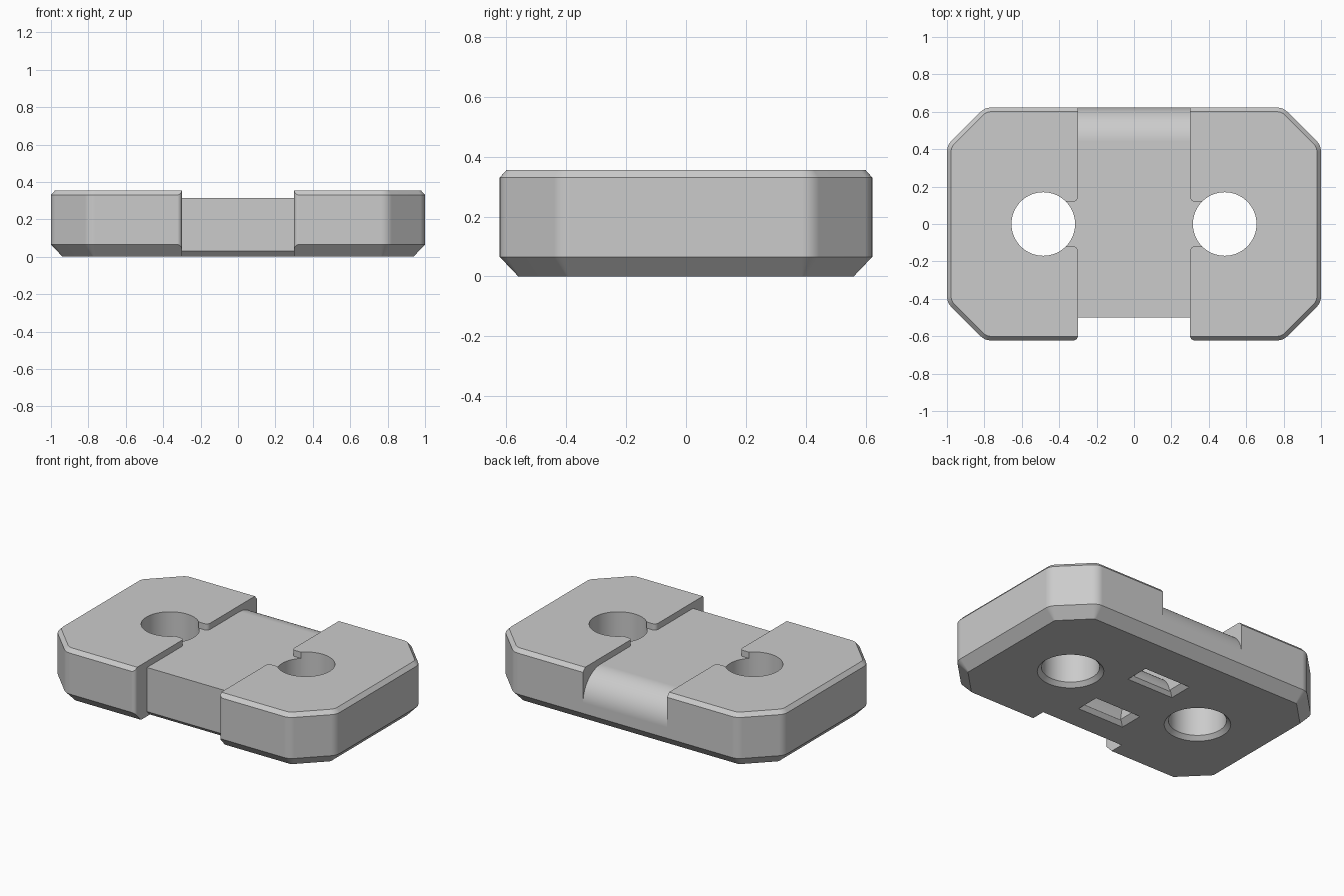
import bpy, bmesh
from math import sin, cos, pi, sqrt, tan
from mathutils import Vector

cube = bpy.data.objects.get("Cube")
if cube:
    bpy.data.objects.remove(cube, do_unlink=True)

W, D, H = 1.0, 0.6225, 0.355      # half width, half depth, height
CHAN, FLOOR, FRONT = 0.3, 0.315, -0.5   # channel half width, floor, front wall


def arc(cx, cy, r, a0, a1, n=10):
    return [(cx + r * cos(a0 + (a1 - a0) * i / n),
             cy + r * sin(a0 + (a1 - a0) * i / n)) for i in range(n + 1)]


def loft(name, rings):
    """Skin matching loops of 3D points and cap both ends."""
    bm = bmesh.new()
    loops = [[bm.verts.new(p) for p in ring] for ring in rings]
    n = len(loops[0])
    for a, b in zip(loops, loops[1:]):
        for i in range(n):
            j = (i + 1) % n
            bm.faces.new((a[i], a[j], b[j], b[i]))
    bm.faces.new(loops[0])
    bm.faces.new(loops[-1])
    bmesh.ops.recalc_face_normals(bm, faces=bm.faces)
    mesh = bpy.data.meshes.new(name)
    bm.to_mesh(mesh)
    bm.free()
    obj = bpy.data.objects.new(name, mesh)
    bpy.context.collection.objects.link(obj)
    return obj


def prism_z(name, pts, z0, z1, side=1):
    return loft(name, [[(side * x, y, z) for x, y in pts] for z in (z0, z1)])


def prism_x(name, pts, half):
    return loft(name, [[(x, y, z) for y, z in pts] for x in (-half, half)])


def outline(inset):
    """Clipped rectangle, offset inwards, with softened corners."""
    w, d, c = W - inset, D - inset, 1.42 - sqrt(2) * inset
    q = [(w, c - w), (c - d, d)]
    corners = q + [(-x, y) for x, y in reversed(q)]
    corners += [(-x, -y) for x, y in corners]
    r, n, out = max(0.08 - inset, 0.015), 6, []
    for i, (x, y) in enumerate(corners):
        p = Vector((x, y))
        u = (Vector(corners[i - 1]) - p).normalized()
        v = (Vector(corners[(i + 1) % len(corners)]) - p).normalized()
        centre = p + (u + v).normalized() * r / cos(pi / 8)
        # Each arc sweeps an eighth of a turn, beginning square to the first edge
        start = p + u * r * tan(pi / 8) - centre
        first = Vector((1, 0)).angle_signed(start)
        out += arc(centre.x, centre.y, r, -first, -first + pi / 4, n)
    return out


# Main block with a wide lower chamfer and a fine upper one
levels = [(0.062, 0), (0, 0.065), (0, 0.33), (0.022, H)]
block = loft("mounting_block", [[(x, y, z) for x, y in outline(i)] for i, z in levels])

cutters = []

# Strap channel: open front, flat floor, rounded back edge
back = arc(D - 0.18, FLOOR - 0.18, 0.18, pi / 2, 0, 16)
profile = [(-0.8, -0.03), (FRONT + 0.06, -0.03), (FRONT, 0.03), (FRONT, FLOOR)]
profile += back + [(0.8, FLOOR - 0.18), (0.8, 0.5), (-0.8, 0.5)]
cutters.append(prism_x("channel_cutter", profile, CHAN))

# Reliefs opening the channel into the screw holes, and rounded front corners
r = 0.025
lip = arc(CHAN + r, 0.12 + r, r, pi, 1.5 * pi, 6)
relief = [(0.2, 0.12 + r)] + lip + [(0.45, 0.12)]
relief += [(x, -y) for x, y in reversed(relief)]
corner = [(0.28, -0.7), (CHAN + r, -0.7)]
corner += arc(CHAN + r, -D + r, r, 1.5 * pi, pi, 6) + [(0.28, -D + r)]

for side in (1, -1):
    cutters.append(prism_z("relief_cutter", relief, FLOOR, 0.5, side))
    cutters.append(prism_z("corner_cutter", corner, -0.1, 0.5, side))
    # Screw hole, flared underneath
    rings = [[(x, y, z) for x, y in arc(side * 0.485, 0, rad, 0, 2 * pi, 64)[:-1]]
             for rad, z in ((0.225, -0.03), (0.17, 0.025), (0.17, 0.5))]
    cutters.append(loft("hole_cutter", rings))
    # Flared mouth of the strap tunnel
    rings = [[(sx * hx, side * 0.225 + sy * hy, z)
              for sx, sy in ((-1, -1), (1, -1), (1, 1), (-1, 1))]
             for hx, hy, z in ((0.2, 0.105, -0.03), (0.135, 0.055, 0.03))]
    cutters.append(loft("slot_cutter", rings))

# Arched strap tunnel joining both slots underneath
tunnel = [(0.285, -0.1)] + arc(0, 0, 0.285, 0, pi, 24) + [(-0.285, -0.1), (-0.165, -0.1)]
tunnel += arc(0, 0, 0.165, pi, 0, 24) + [(0.165, -0.1)]
cutters.append(prism_x("tunnel_cutter", tunnel, 0.135))

# Apply the cuts
bpy.ops.object.select_all(action='DESELECT')
block.select_set(True)
bpy.context.view_layer.objects.active = block
for cutter in cutters:
    cutter.hide_render = True
    mod = block.modifiers.new("cut", 'BOOLEAN')
    mod.operation = 'DIFFERENCE'
    mod.solver = 'EXACT'
    mod.object = cutter
    bpy.ops.object.modifier_apply(modifier=mod.name)
    bpy.data.objects.remove(cutter, do_unlink=True)

# Plain grey finish with crisp edges
grey = bpy.data.materials.new("light_grey")
grey.use_nodes = True
colour = (0.6, 0.6, 0.6, 1)
grey.diffuse_color = colour
grey.node_tree.nodes["Principled BSDF"].inputs["Base Color"].default_value = colour
block.data.materials.clear()
block.data.materials.append(grey)
bpy.ops.object.shade_smooth_by_angle(angle=0.45)
weighted = block.modifiers.new("weighted_normals", 'WEIGHTED_NORMAL')
weighted.keep_sharp = True
